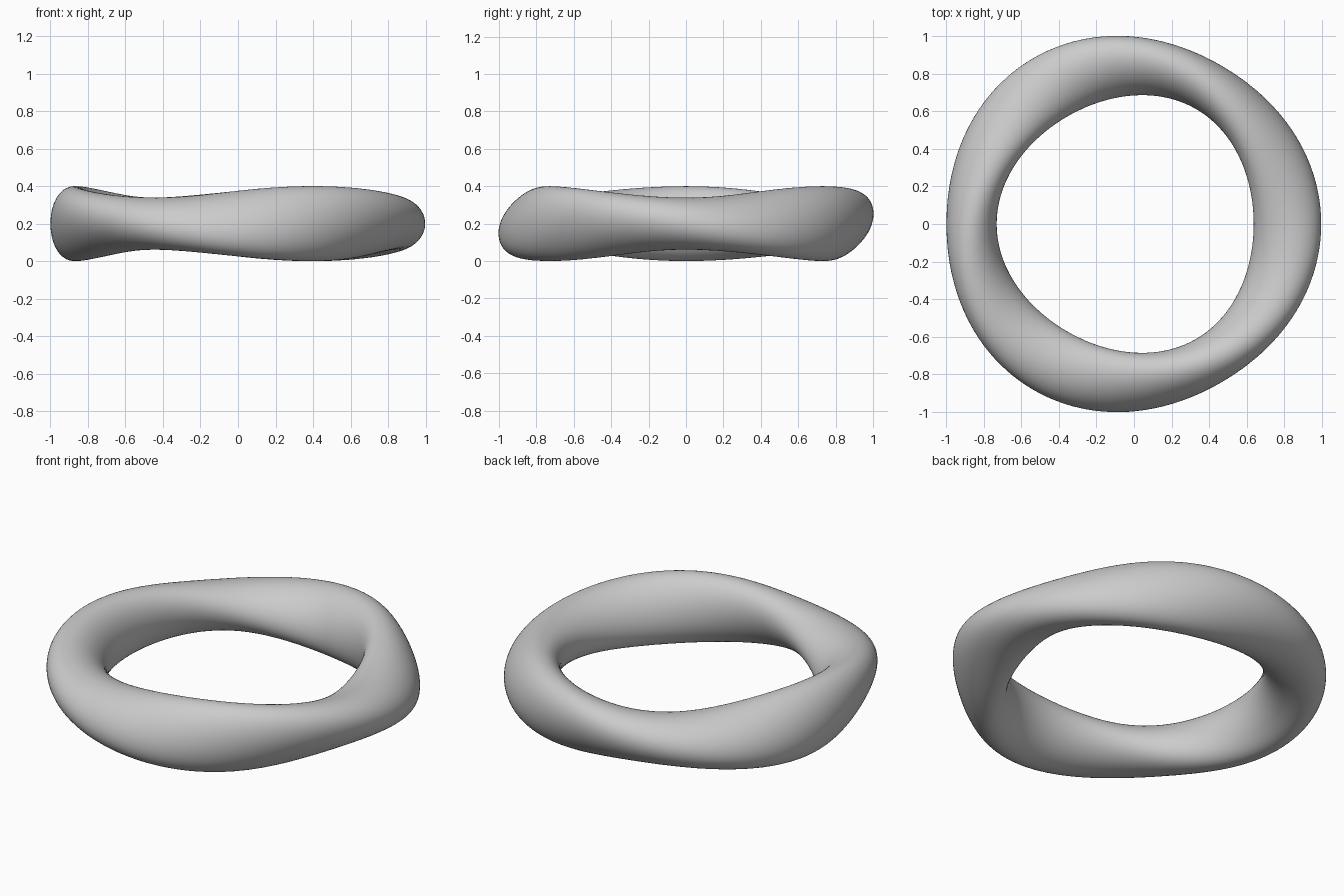
import bpy
import bmesh
from math import sin, cos, pi

# Remove the default cube
cube = bpy.data.objects.get("Cube")
if cube:
    bpy.data.objects.remove(cube)

RINGS, SIDES = 144, 48
RADIUS, SHIFT_X, MID_Z = 0.842, -0.024, 0.2
LONG_R, SHORT_R = 0.18, 0.134     # half axes of the section, measured radially
LONG_Z, SHORT_Z = 0.2, 0.139      # half axes of the section, measured vertically

# Matte grey material
grey = bpy.data.materials.new("grey")
grey.use_nodes = True
grey.diffuse_color = (0.6, 0.6, 0.6, 1)
grey.node_tree.nodes["Principled BSDF"].inputs["Base Color"].default_value = (0.6, 0.6, 0.6, 1)


def ring_point(theta, t):
    """Point on an oval section that makes three half turns around the ring."""
    phi = -1.5 * theta
    r = RADIUS + LONG_R * cos(t) * cos(phi) - SHORT_R * sin(t) * sin(phi)
    z = MID_Z + LONG_Z * cos(t) * sin(phi) + SHORT_Z * sin(t) * cos(phi)
    return (r * cos(theta) + SHIFT_X, r * sin(theta), z)


# Twisted ring: the last section joins the first half a turn round
bm = bmesh.new()
rows = [[bm.verts.new(ring_point(2 * pi * i / RINGS, 2 * pi * j / SIDES))
         for j in range(SIDES)] for i in range(RINGS)]
rows.append([rows[0][(j + SIDES // 2) % SIDES] for j in range(SIDES)])
for a, b in zip(rows, rows[1:]):
    for j in range(SIDES):
        k = (j + 1) % SIDES
        bm.faces.new((a[j], b[j], b[k], a[k])).smooth = True
bmesh.ops.recalc_face_normals(bm, faces=bm.faces)

mesh = bpy.data.meshes.new("twisted_ring")
bm.to_mesh(mesh)
bm.free()
mesh.materials.append(grey)
ring = bpy.data.objects.new("twisted_ring", mesh)
bpy.context.collection.objects.link(ring)
